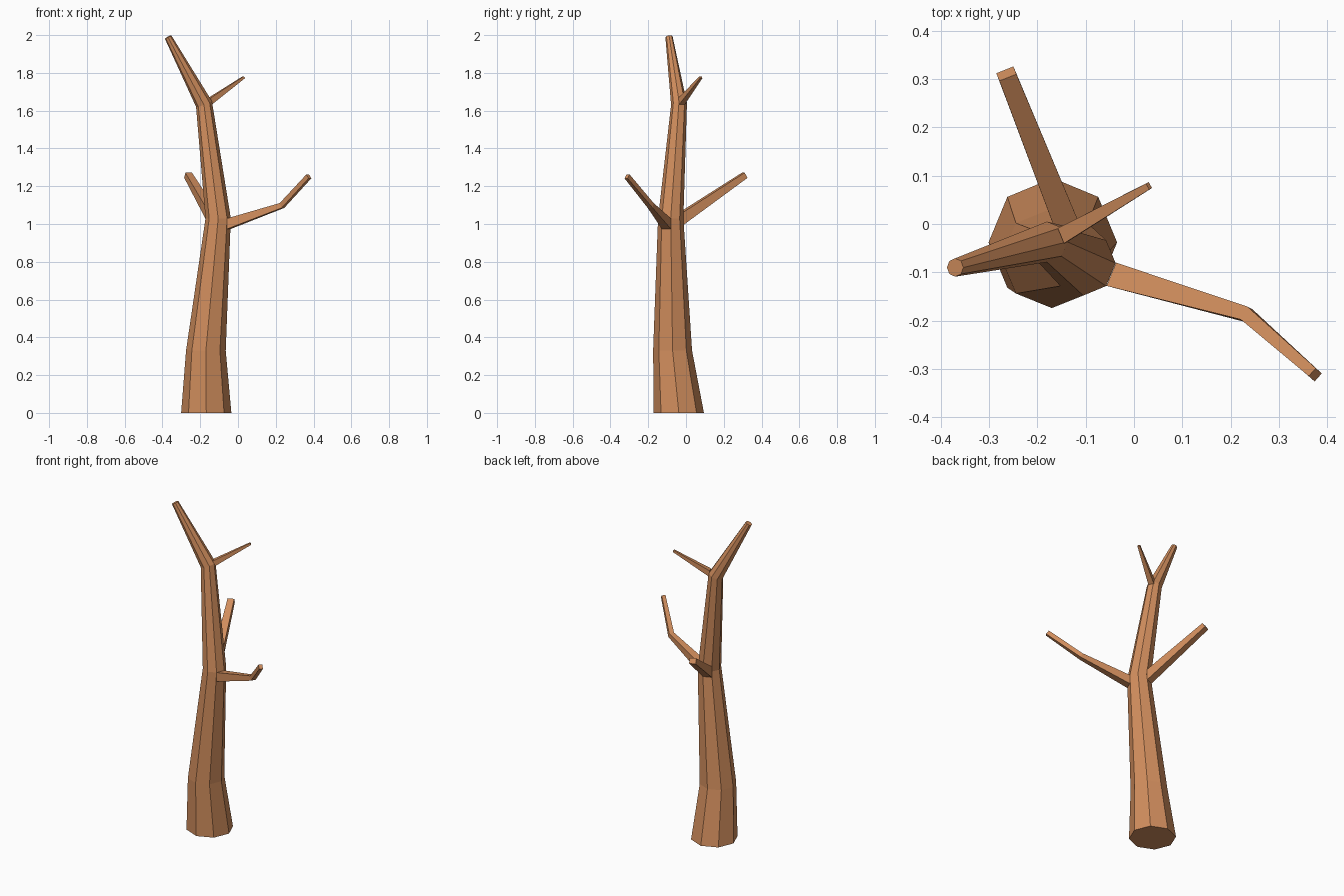
import bpy, bmesh
from math import cos, sin, pi
from mathutils import Vector

if "Cube" in bpy.data.objects:
    bpy.data.objects.remove(bpy.data.objects["Cube"])

bark = bpy.data.materials.new("bark")
bark.diffuse_color = (0.64, 0.27, 0.11, 1)
bark.use_nodes = True
bark.node_tree.nodes["Principled BSDF"].inputs["Base Color"].default_value = bark.diffuse_color


def loft(name, rings):
    """Skin a list of equal-length rings and cap both ends."""
    bm = bmesh.new()
    rows = [[bm.verts.new(p) for p in ring] for ring in rings]
    n = len(rows[0])
    for a, b in zip(rows, rows[1:]):
        for i in range(n):
            j = (i + 1) % n
            bm.faces.new((a[i], a[j], b[j], b[i]))
    bm.faces.new(rows[0][::-1])
    bm.faces.new(rows[-1])
    bmesh.ops.recalc_face_normals(bm, faces=bm.faces)
    mesh = bpy.data.meshes.new(name)
    bm.to_mesh(mesh)
    bm.free()
    mesh.materials.append(bark)
    obj = bpy.data.objects.new(name, mesh)
    bpy.context.collection.objects.link(obj)
    return obj


def trunk_ring(x, y, z, rx, ry, sx=0, sy=0):
    """Octagon, tilted by slopes sx and sy."""
    pts = []
    for i in range(8):
        dx, dy = rx * cos(i * pi / 4), ry * sin(i * pi / 4)
        pts.append((x + dx, y + dy, z + sx * dx + sy * dy))
    return pts


def branch_ring(centre, normal, hw, hh):
    """Rectangle across the branch direction, sides kept level."""
    c, d = Vector(centre), Vector(normal).normalized()
    side = d.cross(Vector((0, 0, 1))).normalized()
    up = side.cross(d)
    return [c + side * a * hw + up * b * hh
            for a, b in ((-1, -1), (1, -1), (1, 1), (-1, 1))]


# Trunk, flared at the foot and bent near the top
loft("trunk", [
    trunk_ring(-0.168, -0.038, 0, 0.133, 0.133),
    trunk_ring(-0.170, -0.071, 0.33, 0.105, 0.103),
    trunk_ring(-0.105, -0.081, 1.03, 0.067, 0.067),
    trunk_ring(-0.180, -0.037, 1.635, 0.042, 0.042, 0.36, 0.12),
    trunk_ring(-0.370, -0.090, 1.990, 0.017, 0.019, 0.53, 0.14),
])

# Long elbowed branch on the right
loft("right_branch", [
    branch_ring((-0.047, -0.104, 1.002), (0.92, -0.38, 0), 0.026, 0.028),
    branch_ring((0.233, -0.187, 1.098), (0.85, -0.45, 0.45), 0.015, 0.014),
    branch_ring((0.375, -0.312, 1.252), (0.14, -0.125, 0.155), 0.011, 0.013),
])

# Straight branch at the back
loft("back_branch", [
    branch_ring((-0.130, -0.026, 1.027), (-0.38, 0.92, 0), 0.026, 0.034),
    branch_ring((-0.264, 0.311, 1.258), (-0.135, 0.34, 0.23), 0.019, 0.016),
])

# Thin twig at the upper fork
loft("upper_twig", [
    branch_ring((-0.148, -0.023, 1.650), (0.92, 0.38, 0.2), 0.017, 0.018),
    branch_ring((0.031, 0.079, 1.777), (0.18, 0.10, 0.13), 0.007, 0.006),
])
